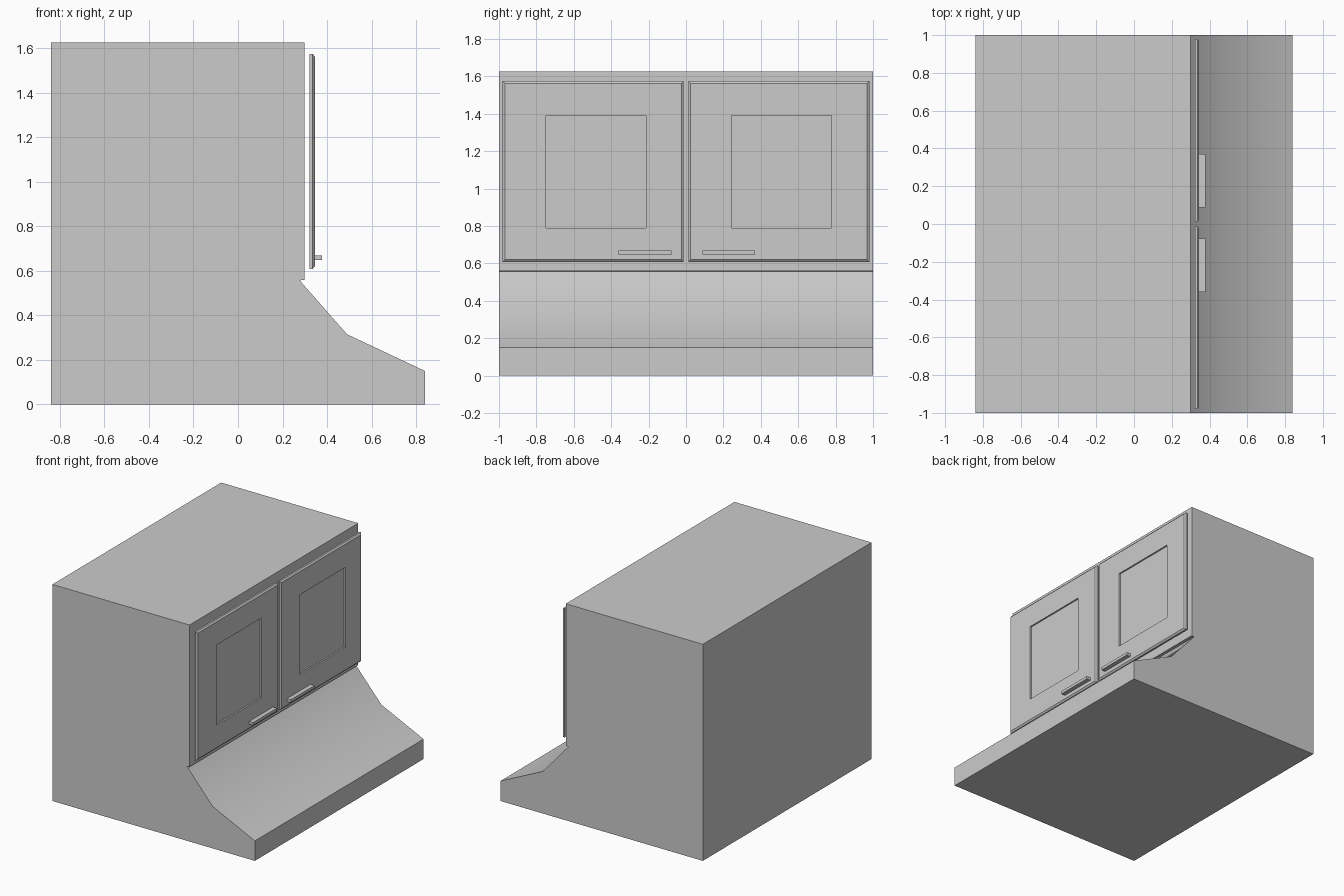
import bpy

if "Cube" in bpy.data.objects:
    bpy.data.objects.remove(bpy.data.objects["Cube"])

def make(name, verts, faces, smooth=False):
    me = bpy.data.meshes.new(name)
    me.from_pydata(verts, [], faces)
    me.update()
    ob = bpy.data.objects.new(name, me)
    bpy.context.collection.objects.link(ob)
    if smooth:
        bpy.ops.object.select_all(action='DESELECT')
        bpy.context.view_layer.objects.active = ob
        ob.select_set(True)
        bpy.ops.object.shade_smooth_by_angle(angle=0.52)
    return ob

def loft_rects(name, rects):
    """Bridge rectangles (x, y0, y1, z0, z1) facing +x and cap both ends."""
    verts, faces = [], [(3, 2, 1, 0)]
    for x, y0, y1, z0, z1 in rects:
        verts += [(x, y0, z0), (x, y1, z0), (x, y1, z1), (x, y0, z1)]
    for r in range(len(rects) - 1):
        a, b = 4 * r, 4 * r + 4
        for i in range(4):
            j = (i + 1) % 4
            faces.append((a + i, a + j, b + j, b + i))
    n = 4 * len(rects)
    faces.append((n - 4, n - 3, n - 2, n - 1))
    return make(name, verts, faces)

# cabinet and flared hood: one side profile extruded across the width
profile = [(-0.84, 0), (0.84, 0), (0.84, 0.15), (0.49, 0.315),
           (0.277, 0.557), (0.298, 0.56), (0.298, 1.625), (-0.84, 1.625)]
n = len(profile)
verts = [(x, y, z) for y in (-1, 1) for x, z in profile]
faces = [tuple(range(n)), tuple(reversed(range(n, 2 * n)))]
faces += [((i + 1) % n, i, n + i, n + (i + 1) % n) for i in range(n)]
make("cabinet_hood", verts, faces, smooth=True)

# doors: floating panels with a stepped edge and a recessed window
for side, y0 in (("left", -0.98), ("right", 0.013)):
    y1 = y0 + 0.967
    z0, z1, e = 0.608, 1.575, 0.012
    w = (y0 + 0.231, y0 + 0.766, 0.79, 1.39)
    loft_rects(side + "_door", [
        (0.322, y0, y1, z0, z1),
        (0.335, y0, y1, z0, z1),
        (0.345, y0 + e, y1 - e, z0 + e, z1 - e),
        (0.345, *w),
        (0.333, *w)])

# handles near the meeting edges
for side, y0, y1 in (("left", -0.36, -0.077), ("right", 0.087, 0.37)):
    loft_rects(side + "_handle", [(0.343, y0, y1, 0.648, 0.67),
                                  (0.378, y0, y1, 0.648, 0.67)])
